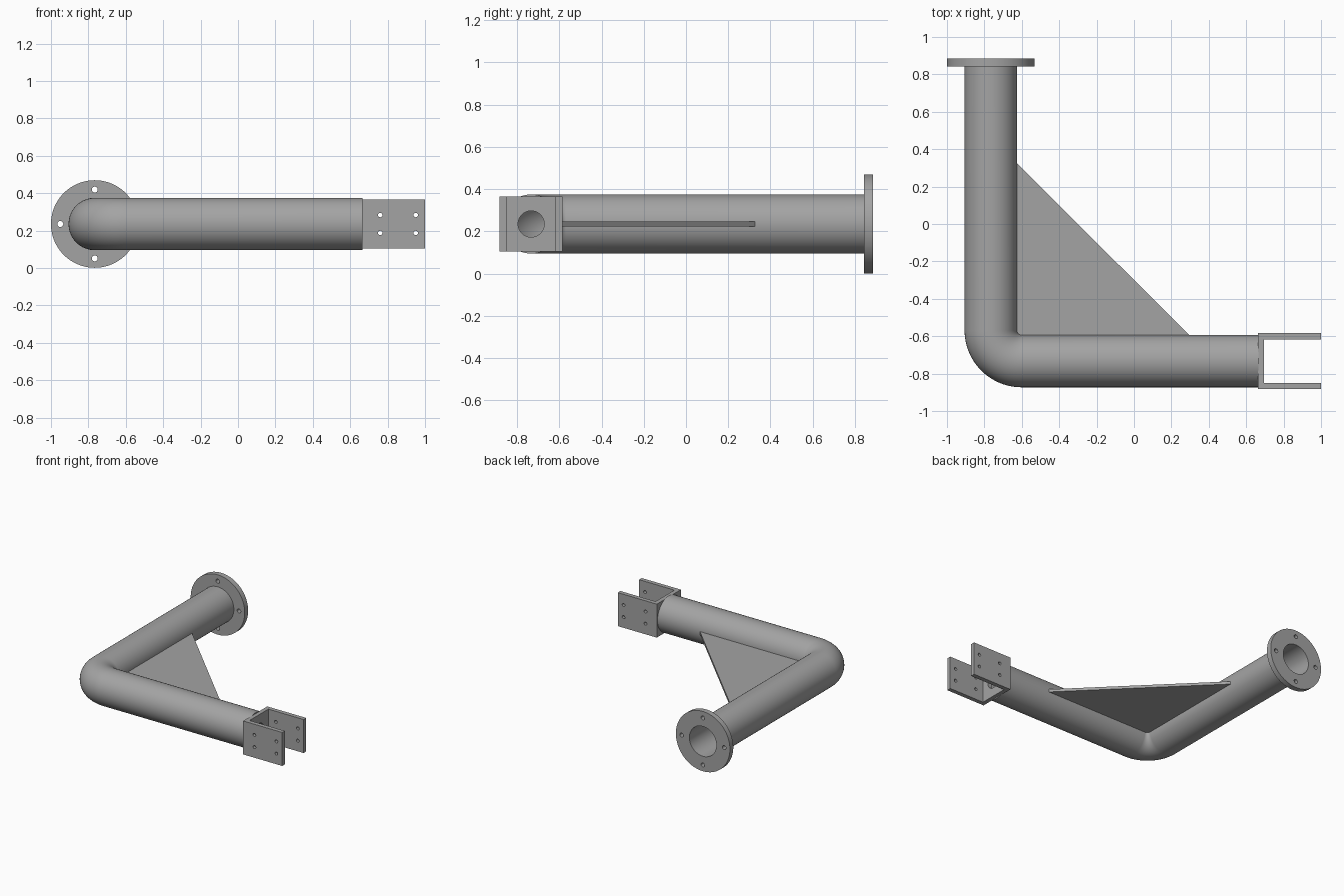
import bpy, bmesh
from math import sin, cos, pi, radians
from mathutils import Vector

if "Cube" in bpy.data.objects:
    bpy.data.objects.remove(bpy.data.objects["Cube"])

ZC = 0.235            # height of the pipe axis
LX, LY = -0.766, -0.733  # axis of the long leg (x) and of the cross leg (y)
R_OUT, R_IN = 0.14, 0.117

# Dark grey metal
metal = bpy.data.materials.new('dark_grey')
metal.diffuse_color = (0.37, 0.37, 0.37, 1)
metal.use_nodes = True
metal.node_tree.nodes["Principled BSDF"].inputs["Base Color"].default_value = metal.diffuse_color


def finish(name, bm, smooth=True):
    bmesh.ops.recalc_face_normals(bm, faces=bm.faces)
    me = bpy.data.meshes.new(name)
    bm.to_mesh(me)
    bm.free()
    ob = bpy.data.objects.new(name, me)
    bpy.context.collection.objects.link(ob)
    me.materials.append(metal)
    if smooth:
        shade(ob)
    return ob


def shade(ob):
    bpy.ops.object.select_all(action='DESELECT')
    ob.select_set(True)
    bpy.context.view_layer.objects.active = ob
    bpy.ops.object.shade_smooth_by_angle(angle=radians(30))


def prism(name, pts, z0, z1):
    bm = bmesh.new()
    f = bm.faces.new([bm.verts.new((x, y, z0)) for x, y in pts])
    ext = bmesh.ops.extrude_face_region(bm, geom=[f])
    for v in ext['geom']:
        if isinstance(v, bmesh.types.BMVert):
            v.co.z = z1
    return finish(name, bm, False)


def cylinder(name, r, depth, loc, axis, n=64):
    bpy.ops.mesh.primitive_cylinder_add(
        vertices=n, radius=r, depth=depth, location=loc,
        rotation=(pi / 2, 0, 0) if axis == 'y' else (0, pi / 2, 0))
    ob = bpy.context.object
    ob.name = name
    ob.data.materials.append(metal)
    return ob


def drill(ob, cutters):
    for c in cutters:
        m = ob.modifiers.new('hole', 'BOOLEAN')
        m.operation, m.solver, m.object = 'DIFFERENCE', 'EXACT', c
        bpy.ops.object.select_all(action='DESELECT')
        ob.select_set(True)
        bpy.context.view_layer.objects.active = ob
        bpy.ops.object.modifier_apply(modifier=m.name)
        bpy.data.objects.remove(c)
    shade(ob)


# Bent hollow pipe: closed wall section swept along the elbow path
BEND = 0.165
cx, cy = LX + BEND, LY + BEND
path = [(Vector((LX, 0.85, ZC)), Vector((-1, 0, 0)))]
for i in range(25):
    a = pi + i / 24 * pi / 2
    out = Vector((cos(a), sin(a), 0))
    path.append((Vector((cx, cy, ZC)) + out * BEND, out))
path.append((Vector((0.665, LY, ZC)), Vector((0, -1, 0))))

N = 64
bm = bmesh.new()
rings = []
for p, out in path:
    rings.append([[bm.verts.new(p + (out * cos(2 * pi * k / N)
                  + Vector((0, 0, 1)) * sin(2 * pi * k / N)) * r)
                  for k in range(N)] for r in (R_OUT, R_IN)])
for s in (0, 1):
    for a, b in zip(rings, rings[1:]):
        for k in range(N):
            j = (k + 1) % N
            bm.faces.new((a[s][k], a[s][j], b[s][j], b[s][k]))
for end in (rings[0], rings[-1]):
    for k in range(N):
        j = (k + 1) % N
        bm.faces.new((end[0][k], end[0][j], end[1][j], end[1][k]))
finish('bent_pipe', bm)

# Round flange with bore and four bolt holes
flange = cylinder('flange', 0.234, 0.042, (LX, 0.864, ZC), 'y', 96)
holes = [cylinder('cutter', R_IN, 0.2, (LX, 0.864, ZC), 'y')]
for i in range(4):
    a = i * pi / 2
    holes.append(cylinder('cutter', 0.016, 0.2,
                 (LX + 0.184 * cos(a), 0.864, ZC + 0.184 * sin(a)), 'y', 24))
drill(flange, holes)

# U-shaped clevis bracket with a centre hole and bolt holes through both cheeks
X0, X1, H, T = 0.662, 1.0, 0.149, 0.033
bracket = prism('clevis_bracket',
                [(X0, LY - H), (X1, LY - H), (X1, LY - H + T), (X0 + T, LY - H + T),
                 (X0 + T, LY + H - T), (X1, LY + H - T), (X1, LY + H), (X0, LY + H)],
                ZC - 0.131, ZC + 0.131)
holes = [cylinder('cutter', 0.062, 0.2, (X0, LY, ZC), 'x')]
for x in (0.76, 0.95):
    for dz in (-0.048, 0.048):
        holes.append(cylinder('cutter', 0.012, 0.6, (x, LY, ZC + dz), 'y', 24))
drill(bracket, holes)

# Triangular gusset web in the inner corner
prism('gusset', [(-0.635, -0.603), (0.295, -0.603), (0.295, -0.594),
                 (-0.627, 0.327), (-0.635, 0.327)], ZC - 0.011, ZC + 0.011)
